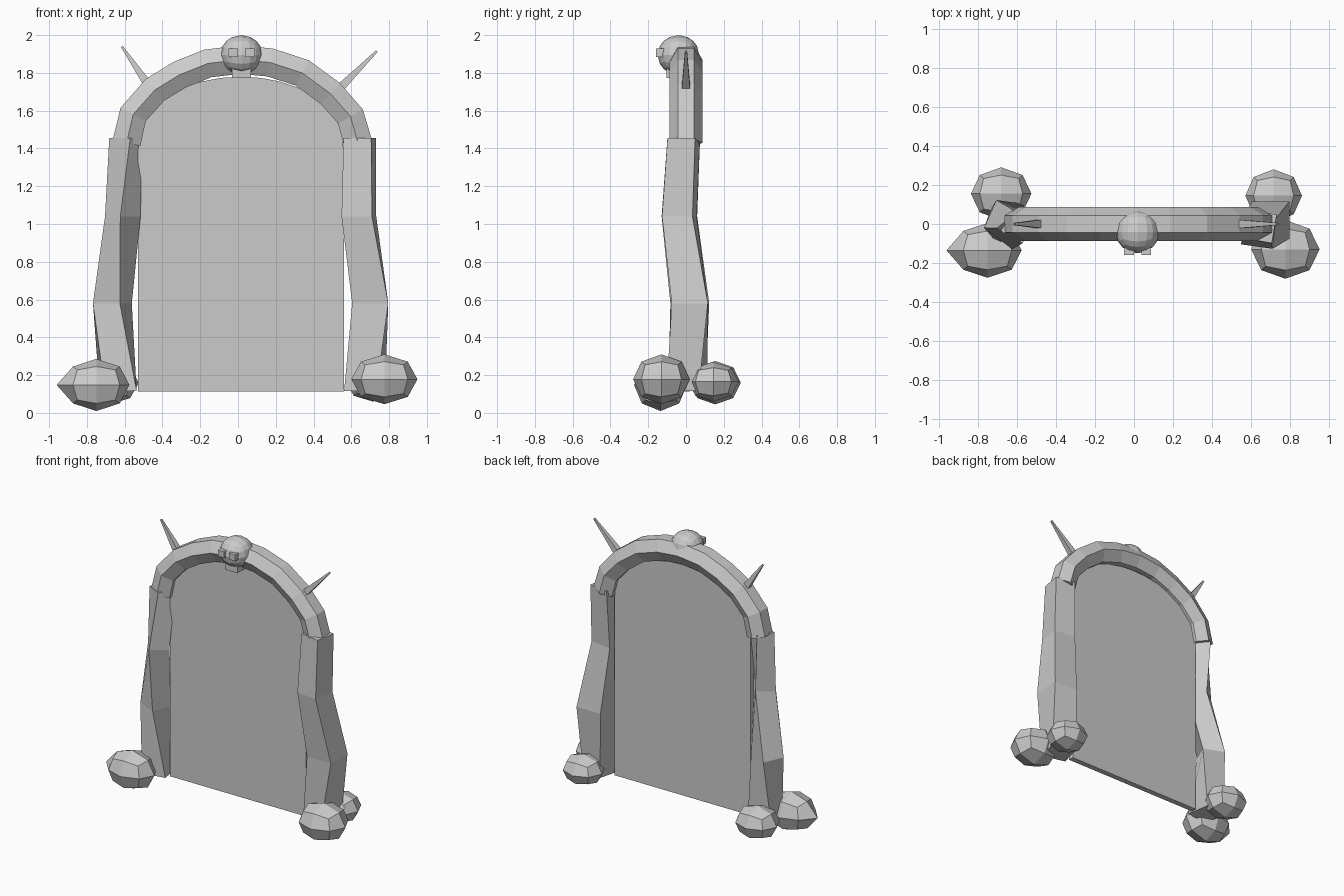
import bpy, bmesh, math
from mathutils import Vector, Matrix

cube = bpy.data.objects.get("Cube")
if cube:
    bpy.data.objects.remove(cube)

stone = bpy.data.materials.new("grey stone")
stone.use_nodes = True
GREY = (0.6, 0.6, 0.6, 1)
stone.diffuse_color = GREY
stone.node_tree.nodes["Principled BSDF"].inputs["Base Color"].default_value = GREY


def finish(name, bm):
    bmesh.ops.recalc_face_normals(bm, faces=bm.faces)
    mesh = bpy.data.meshes.new(name)
    bm.to_mesh(mesh)
    bm.free()
    mesh.materials.append(stone)
    obj = bpy.data.objects.new(name, mesh)
    bpy.context.collection.objects.link(obj)
    return obj


def loft(name, rings):
    """Skin a list of point rings and cap both ends."""
    bm = bmesh.new()
    loops = [[bm.verts.new(p) for p in ring] for ring in rings]
    n = len(loops[0])
    for a, b in zip(loops, loops[1:]):
        for i in range(n):
            j = (i + 1) % n
            bm.faces.new((a[i], a[j], b[j], b[i]))
    bm.faces.new(loops[0])
    bm.faces.new(loops[-1])
    return finish(name, bm)


def box(name, centre, size):
    bm = bmesh.new()
    bmesh.ops.create_cube(bm, size=1)
    bmesh.ops.scale(bm, vec=size, verts=bm.verts)
    bmesh.ops.translate(bm, vec=centre, verts=bm.verts)
    return finish(name, bm)


def ball(name, centre, size, cuts, point=0.0):
    """Rounded cube; point pulls the outer x tip further out."""
    bm = bmesh.new()
    bmesh.ops.create_cube(bm, size=2)
    bmesh.ops.subdivide_edges(bm, edges=bm.edges[:], cuts=cuts, use_grid_fill=True)
    for v in bm.verts:
        d = v.co.normalized()
        if d.x * point > 0.9 * abs(point):
            d.x += point
        v.co = Vector(centre) + Vector([a * b for a, b in zip(d, size)])
    return finish(name, bm)


# Arch: hexagonal tube along a hand-bent path
path = [(-.59, 1.43), (-.555, 1.58), (-.44, 1.71), (-.31, 1.79), (-.16, 1.85), (.01, 1.87),
        (.17, 1.855), (.34, 1.80), (.49, 1.69), (.595, 1.57), (.635, 1.43)]
pts = [Vector((x, 0, z)) for x, z in path]
rings = []
for i, p in enumerate(pts):
    t = (pts[min(i + 1, len(pts) - 1)] - pts[max(i - 1, 0)]).normalized()
    out = Vector((-t.z, 0, t.x))
    rings.append([p + 0.087 * (math.cos(a) * Vector((0, 1, 0)) + math.sin(a) * out)
                  for a in [k * math.pi / 3 for k in range(6)]])
loft("arch", rings)

# Pillars: twisted square posts, each ring is x, y, z, radius, turn
pillars = {
    "right_pillar": [(-.635, .005, .115, .12, 325), (-.665, .02, .58, .11, 291),
                     (-.61, -.035, 1.04, .095, 262), (-.595, -.012, 1.455, .09, 286)],
    "left_pillar": [(.67, .005, .115, .125, 300), (.70, .02, .58, .135, 315),
                    (.64, -.035, 1.04, .115, 307), (.645, -.012, 1.455, .105, 305)],
}
for name, data in pillars.items():
    loft(name, [[(x + r * math.cos(math.radians(turn + 90 * k)),
                  y + r * math.sin(math.radians(turn + 90 * k)), z) for k in range(4)]
                for x, y, z, r, turn in data])

# Door panel: rounded-top slab
outline = [(-.53, .112), (.56, .112), (.56, 1.38)]
outline += [(.015 + .545 * math.cos(a), 1.38 + .4 * math.sin(a) ** .85)
            for a in [math.pi * k / 16 for k in range(1, 16)]]
outline.append((-.53, 1.38))
loft("door_panel", [[(x, y, z) for x, z in outline] for y in (-.02, .02)])

# Boulders at the pillar feet
ball("front_right_boulder", (-.75, -.135, .148), (.175, .14, .138), 1, -.2)
ball("back_right_boulder", (-.68, .155, .16), (.155, .135, .115), 1)
ball("front_left_boulder", (.775, -.13, .178), (.175, .15, .132), 1)
ball("back_left_boulder", (.715, .145, .165), (.145, .135, .105), 1)

# Skull ornament on the keystone
ball("skull", (.018, -.04, 1.895), (.112, .11, .105), 3)
for side, x in (("right", -.025), ("left", .063)):
    box(side + "_eye", (x, -.135, 1.907), (.05, .045, .045))
box("jaw", (.018, -.065, 1.80), (.1, .075, .055))

# Horns on the shoulders
for side, base, tip in (("right", (-.475, 0, 1.735), (-.615, 0, 1.94)),
                        ("left", (.535, 0, 1.715), (.735, 0, 1.915))):
    b, e = Vector(base), Vector(tip)
    bm = bmesh.new()
    bmesh.ops.create_cone(bm, cap_ends=True, segments=4, radius1=.032, radius2=.008,
                          depth=(e - b).length)
    turn = (e - b).to_track_quat("Z", "Y").to_matrix().to_4x4()
    bmesh.ops.transform(bm, matrix=Matrix.Translation((b + e) / 2) @ turn
                        @ Matrix.Rotation(math.pi / 4, 4, "Z"), verts=bm.verts)
    finish(side + "_horn", bm)
